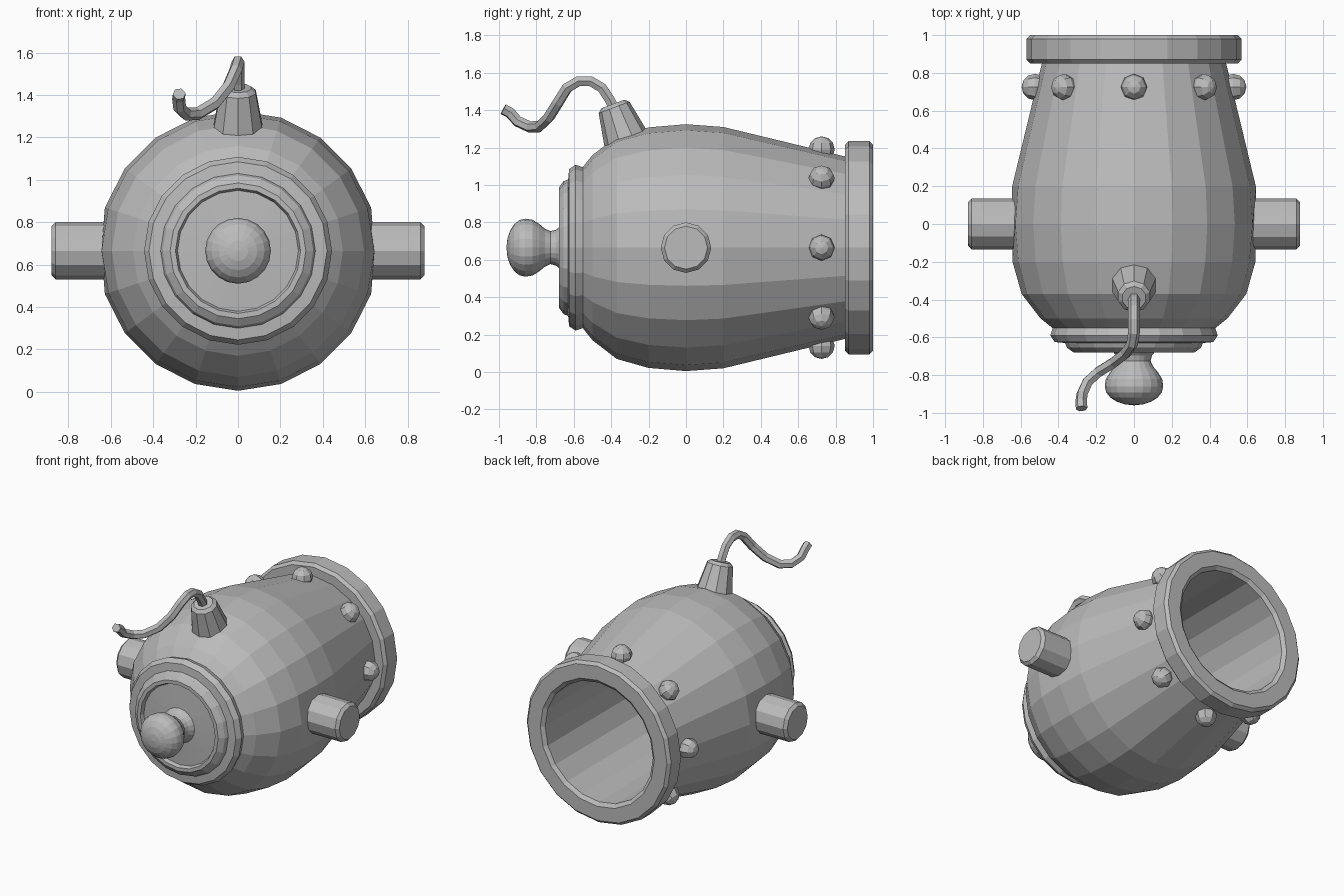
import bpy
import bmesh
import math
from mathutils import Matrix, Vector

cube = bpy.data.objects.get("Cube")
if cube:
    bpy.data.objects.remove(cube, do_unlink=True)

AXIS_Z = 0.665
SIDES = 20

metal = bpy.data.materials.new("grey_metal")
metal.use_nodes = True
grey = (0.5, 0.5, 0.5, 1)
metal.diffuse_color = grey
metal.node_tree.nodes["Principled BSDF"].inputs["Base Color"].default_value = grey


def finish(name, bm):
    mesh = bpy.data.meshes.new(name)
    bm.to_mesh(mesh)
    bm.free()
    mesh.materials.append(metal)
    obj = bpy.data.objects.new(name, mesh)
    bpy.context.collection.objects.link(obj)
    return obj


def lathe(name, profile, sides=SIDES, origin=(0, 0, AXIS_Z), direction=(0, 1, 0)):
    """Turn (distance, radius) pairs around an axis."""
    bm = bmesh.new()
    rings = []
    for y, r in profile:
        angles = [2 * math.pi * i / sides for i in range(sides)]
        rings.append([bm.verts.new((r * math.sin(a), y, r * math.cos(a))) for a in angles])
    for low, high in zip(rings, rings[1:]):
        for i in range(sides):
            j = (i + 1) % sides
            bm.faces.new((low[i], low[j], high[j], high[i]))
    bmesh.ops.remove_doubles(bm, verts=bm.verts, dist=0.0001)
    turn = Vector((0, 1, 0)).rotation_difference(Vector(direction)).to_matrix().to_4x4()
    bm.transform(Matrix.Translation(origin) @ turn)
    return finish(name, bm)


# Bulging barrel, flattened a little where the side pins enter
barrel = lathe("barrel", [(-0.56, 0.42), (-0.5, 0.495), (-0.37, 0.595), (-0.2, 0.643),
                          (0, 0.66), (0.2, 0.645), (0.87, 0.483)])
for v in barrel.data.vertices:
    if abs(v.co.x) > 0.645:
        v.co.x = math.copysign(0.645, v.co.x)

# Muzzle band and the hollow bore
lathe("muzzle_and_bore", [(0.85, 0.46), (0.85, 0.55), (0.87, 0.57), (0.98, 0.57),
                          (1, 0.55), (1, 0.45), (0.98, 0.425), (-0.1, 0.42), (-0.1, 0)])

# Stepped rear plate with a shallow dish
lathe("rear_plate", [(-0.67, 0), (-0.655, 0.285), (-0.68, 0.295), (-0.68, 0.32),
                     (-0.655, 0.355), (-0.63, 0.365), (-0.625, 0.42),
                     (-0.59, 0.443), (-0.55, 0.43), (-0.55, 0.3)])

# Rear knob: round ball flowing into a flared neck
ball = [(-0.86 - 0.1 * math.cos(t), 0.155 * math.sin(t))
        for t in [math.pi / 2 * i / 5 for i in range(6)]]
lathe("rear_knob", ball + [(-0.82, 0.149), (-0.785, 0.127), (-0.755, 0.102),
                           (-0.725, 0.088), (-0.695, 0.096), (-0.66, 0.125)])

# Side pins
for side, s in (("left", 1), ("right", -1)):
    lathe(side + "_side_pin", [(0.55, 0.135), (0.86, 0.135), (0.88, 0.115), (0.88, 0)],
          12, direction=(s, 0, 0))

# Rivets behind the muzzle band
for k in range(8):
    a = k * math.pi / 4
    bm = bmesh.new()
    bmesh.ops.create_uvsphere(bm, u_segments=8, v_segments=6, radius=0.07)
    bm.transform(Matrix.Rotation(a, 4, 'Y'))
    bm.transform(Matrix.Translation((0.525 * math.sin(a), 0.725,
                                     AXIS_Z + 0.525 * math.cos(a))))
    finish("rivet_%d" % (k + 1), bm)

# Tilted vent holding the fuse
lathe("fuse_vent", [(-0.05, 0.126), (0, 0.12), (0.17, 0.088), (0.19, 0.065), (0.19, 0)],
      10, origin=(0, -0.325, 1.255), direction=(0, -0.35, 0.94))

# Wavy fuse
path = [(0, -0.37, 1.38), (0, -0.41, 1.46), (0, -0.45, 1.52), (0, -0.51, 1.555),
        (0, -0.575, 1.555), (-0.01, -0.635, 1.52), (-0.045, -0.685, 1.44),
        (-0.11, -0.735, 1.36), (-0.19, -0.785, 1.312), (-0.245, -0.835, 1.31),
        (-0.275, -0.9, 1.34), (-0.28, -0.94, 1.385), (-0.277, -0.977, 1.405)]
curve = bpy.data.curves.new("fuse", 'CURVE')
curve.dimensions = '3D'
curve.bevel_depth = 0.031
curve.bevel_resolution = 1
curve.use_fill_caps = True
spline = curve.splines.new('POLY')
spline.points.add(len(path) - 1)
for point, co in zip(spline.points, path):
    point.co = (*co, 1)
curve.materials.append(metal)
fuse = bpy.data.objects.new("fuse", curve)
bpy.context.collection.objects.link(fuse)
bpy.ops.object.select_all(action='DESELECT')
fuse.select_set(True)
bpy.context.view_layer.objects.active = fuse
bpy.ops.object.convert(target='MESH')
for poly in fuse.data.polygons:
    poly.use_smooth = False
